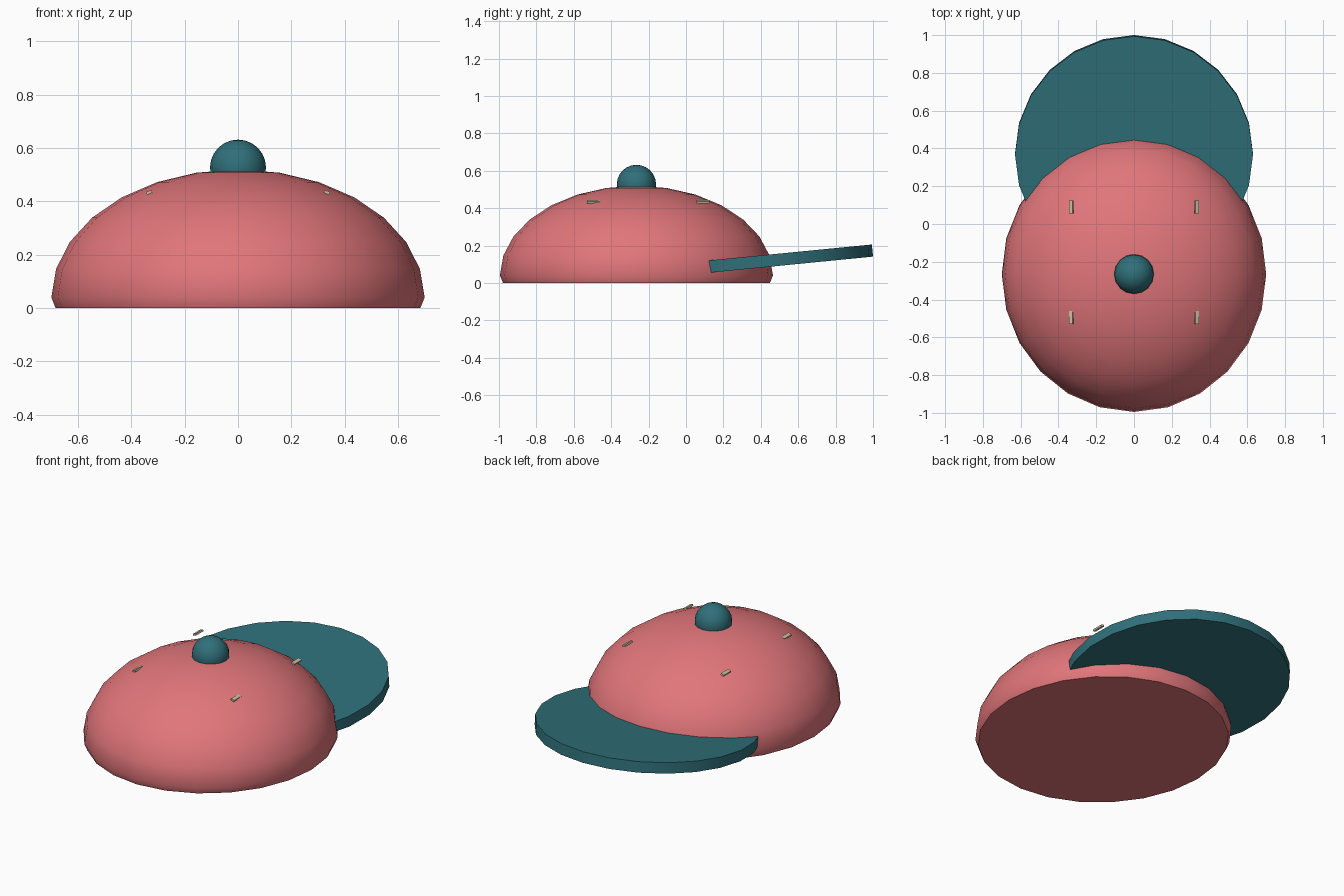
import bpy
import bmesh
from math import radians, sin, cos, pi
from mathutils import Matrix

cube = bpy.data.objects.get("Cube")
if cube:
    bpy.data.objects.remove(cube, do_unlink=True)

SEGMENTS = 24
CROWN_Y = -0.265


def make_material(name, rgb):
    mat = bpy.data.materials.new(name)
    mat.use_nodes = True
    mat.diffuse_color = (*rgb, 1)
    mat.node_tree.nodes["Principled BSDF"].inputs["Base Color"].default_value = (*rgb, 1)
    return mat


coral = make_material("coral_fabric", (0.75, 0.18, 0.195))
teal = make_material("teal_fabric", (0.029, 0.16, 0.193))
beige = make_material("beige_thread", (0.58, 0.52, 0.36))


def finish(name, bm, mat, location, rotation=(0, 0, 0), smooth=True):
    bmesh.ops.recalc_face_normals(bm, faces=bm.faces)
    mesh = bpy.data.meshes.new(name)
    bm.to_mesh(mesh)
    bm.free()
    mesh.materials.append(mat)
    obj = bpy.data.objects.new(name, mesh)
    bpy.context.collection.objects.link(obj)
    obj.location, obj.rotation_euler = location, rotation
    if smooth:
        bpy.ops.object.select_all(action='DESELECT')
        obj.select_set(True)
        bpy.context.view_layer.objects.active = obj
        bpy.ops.object.shade_smooth_by_angle(angle=radians(35))
    return obj


# Crown: half ellipsoid with a slightly tucked, closed hem
bm = bmesh.new()
profile = [(0.977, 0.0)]
for i in range(7):
    a = i * pi / 14
    profile.append((cos(a), 0.04 + 0.48 * sin(a)))
rings = []
for r, z in profile:
    rings.append([bm.verts.new((0.7 * r * sin(2 * pi * k / SEGMENTS),
                                0.73 * r * cos(2 * pi * k / SEGMENTS), z))
                  for k in range(SEGMENTS)])
top = bm.verts.new((0, 0, 0.52))
bm.faces.new(rings[0])
for k in range(SEGMENTS):
    n = (k + 1) % SEGMENTS
    for low, high in zip(rings, rings[1:]):
        bm.faces.new((low[k], low[n], high[n], high[k]))
    bm.faces.new((rings[-1][k], rings[-1][n], top))
finish("crown", bm, coral, (0, CROWN_Y, 0))

# Visor: thin tilted disc running into the crown
bm = bmesh.new()
bmesh.ops.create_cone(bm, cap_ends=True, segments=SEGMENTS,
                      radius1=0.63, radius2=0.63, depth=0.065)
finish("visor", bm, teal, (0, 0.37, 0.112), (radians(5.6), 0, 0))

# Top button
bm = bmesh.new()
bmesh.ops.create_uvsphere(bm, u_segments=16, v_segments=12, radius=0.105)
finish("top_button", bm, teal, (0, CROWN_Y, 0.527))

# Eyelets: two mirrored pairs of small tilted bars
for place, y in (("front", -0.495), ("back", 0.09)):
    for side, s in (("left", 1), ("right", -1)):
        bm = bmesh.new()
        bmesh.ops.create_cube(bm, size=1, matrix=Matrix.Diagonal((0.021, 0.07, 0.011, 1)))
        finish(f"{place}_{side}_eyelet", bm, beige, (s * 0.333, y, 0.434),
               (0, s * radians(20), 0), smooth=False)
